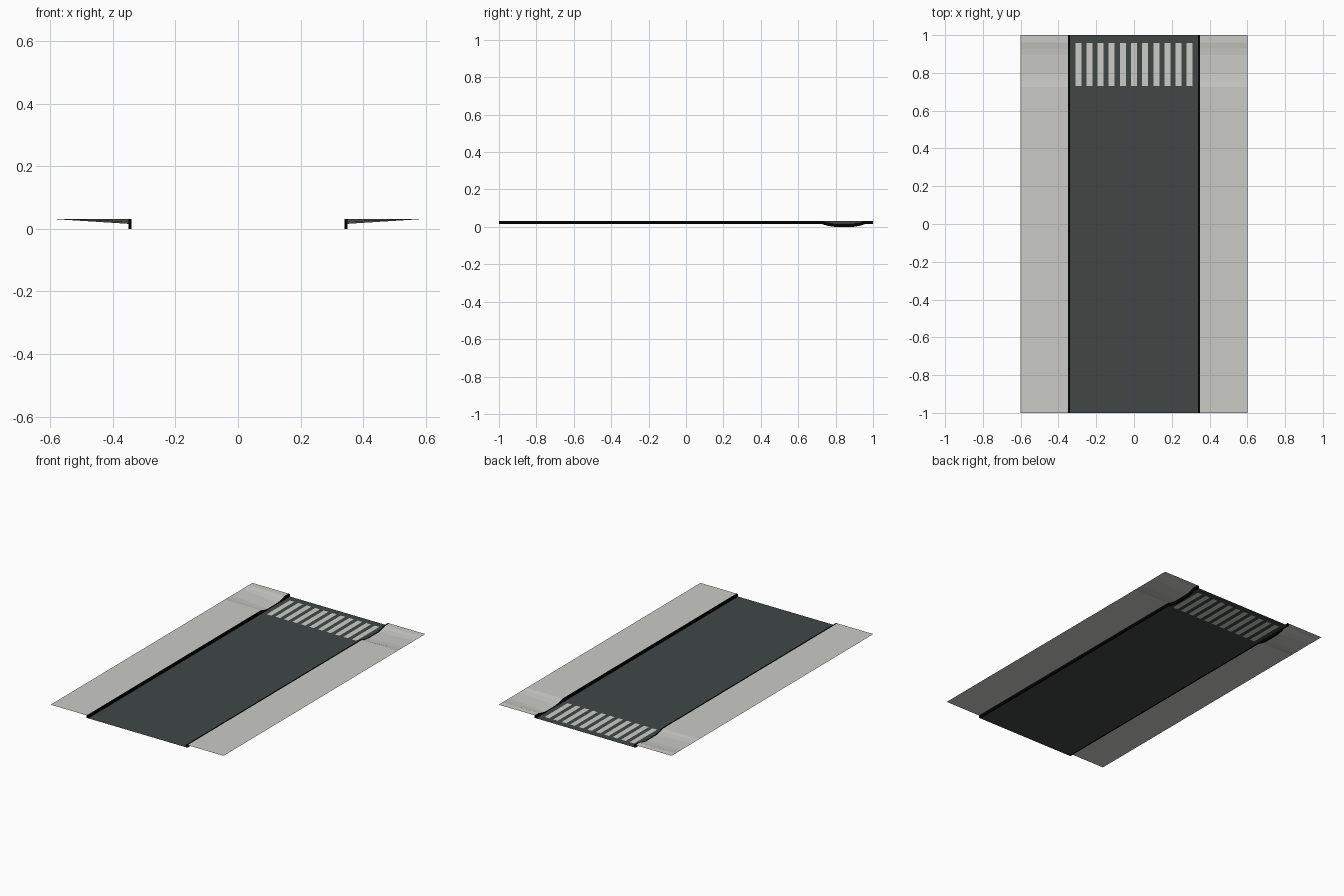
import bpy, bmesh

if "Cube" in bpy.data.objects:
    bpy.data.objects.remove(bpy.data.objects["Cube"])

ROAD_Z, TOP_Z = 0.016, 0.032
KERB_IN, KERB_OUT, EDGE = 0.34, 0.35, 0.60
# dropped kerb: (y, fraction of the full drop)
STATIONS = [(-1, 0), (0.725, 0), (0.755, 0.6), (0.795, 1), (0.895, 1),
            (0.93, 0.6), (0.96, 0), (1, 0)]
DROP = 0.016


def material(name, rgb):
    m = bpy.data.materials.new(name)
    m.diffuse_color = (*rgb, 1)
    m.use_nodes = True
    m.node_tree.nodes["Principled BSDF"].inputs["Base Color"].default_value = m.diffuse_color
    return m


asphalt = material("asphalt", (0.052, 0.063, 0.062))
paint = material("white_paint", (0.60, 0.60, 0.57))
concrete = material("concrete", (0.59, 0.59, 0.56))
black = material("kerb_black", (0.001, 0.001, 0.001))


def finish(name, bm, mats):
    me = bpy.data.meshes.new(name)
    bm.to_mesh(me)
    bm.free()
    for m in mats:
        me.materials.append(m)
    ob = bpy.data.objects.new(name, me)
    bpy.context.collection.objects.link(ob)
    return ob


def sweep(name, section, mat, closed):
    """Sweep (x, z, drop weight) points along the street."""
    bm = bmesh.new()
    rings = [[bm.verts.new((x, y, z - DROP * f * w)) for x, z, w in section]
             for y, f in STATIONS]
    n = len(section)
    for a, b in zip(rings, rings[1:]):
        for i in range(n if closed else n - 1):
            j = (i + 1) % n
            bm.faces.new((a[i], a[j], b[j], b[i]))
    if closed:
        bm.faces.new(rings[0])
        bm.faces.new(rings[-1][::-1])
        bmesh.ops.recalc_face_normals(bm, faces=bm.faces)
    else:
        for f in bm.faces:
            f.normal_update()
            if f.normal.z < 0:
                f.normal_flip()
    return finish(name, bm, [mat])


# kerbs and pavements on both sides
for side, s in (("left", -1), ("right", 1)):
    sweep(side + "_kerb", [(s * KERB_IN, 0.016, 1), (s * KERB_OUT, 0.016, 1),
                           (s * KERB_OUT, TOP_Z, 1), (s * KERB_IN, TOP_Z, 1)],
          black, True)
    sweep(side + "_pavement", [(s * KERB_OUT, TOP_Z, 1), (s * EDGE, TOP_Z, 0)],
          concrete, False)

# road sheet with the crossing stripes cut in
xs = [-KERB_IN]
for k in range(-5, 6):
    xs += [k * 0.059 - 0.016, k * 0.059 + 0.016]
xs.append(KERB_IN)
ys = [-1, 0.73, 0.957, 1]
bm = bmesh.new()
grid = [[bm.verts.new((x, y, ROAD_Z)) for x in xs] for y in ys]
for r in range(3):
    for c in range(len(xs) - 1):
        f = bm.faces.new((grid[r][c], grid[r][c + 1],
                          grid[r + 1][c + 1], grid[r + 1][c]))
        f.material_index = 1 if r == 1 and c % 2 == 1 else 0
finish("road", bm, [asphalt, paint])
